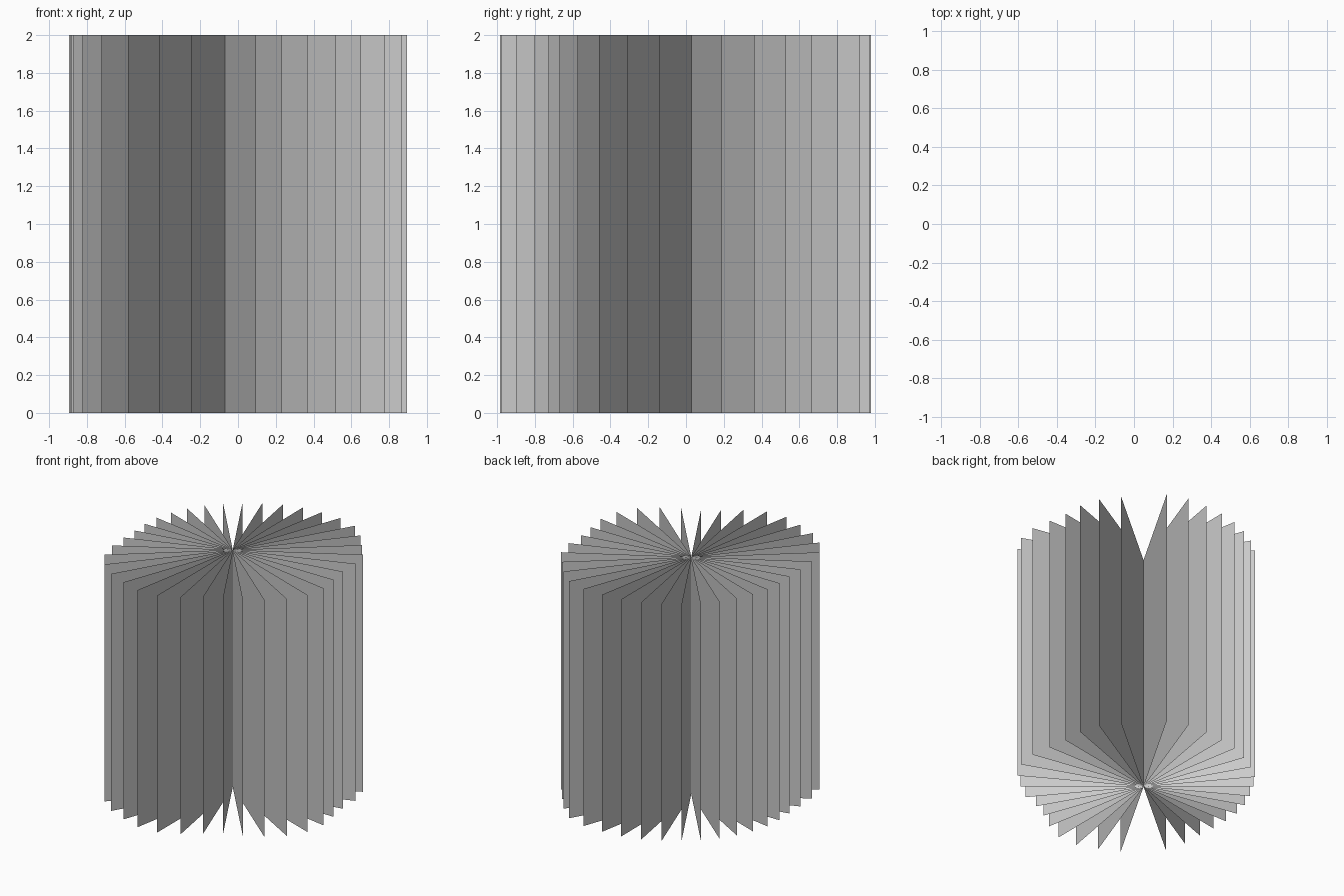
import bpy, math

if "Cube" in bpy.data.objects:
    bpy.data.objects.remove(bpy.data.objects["Cube"])

# Fan of 36 flat vertical leaves, 10 degrees apart, meeting on one upright axis
AXIS = (-0.07, 0.03)
HEIGHT = 2.0
STEP = 10

# Width of each leaf, starting at +x and turning towards +y
WIDTHS = [
    0.94, 0.93, 0.97, 1.00, 0.99, 1.01, 1.03, 1.005, 0.965,
    0.935, 0.91, 0.885, 0.875, 0.865, 0.84, 0.825, 0.825, 0.825,
    0.825, 0.83, 0.865, 0.925, 0.985, 1.015, 1.025, 1.02, 1.03,
    1.01, 0.945, 0.885, 0.875, 0.915, 0.94, 0.98, 0.995, 0.98,
]


def add_leaf(index, width):
    """One upright zero-thickness rectangle from the axis outwards."""
    mesh = bpy.data.meshes.new(f"leaf_{index:02d}")
    mesh.from_pydata(
        [(0, 0, 0), (width, 0, 0), (width, 0, HEIGHT), (0, 0, HEIGHT)],
        [], [(0, 1, 2, 3)])
    leaf = bpy.data.objects.new(f"leaf_{index:02d}", mesh)
    leaf.location = (*AXIS, 0)
    leaf.rotation_euler.z = math.radians(index * STEP)
    bpy.context.collection.objects.link(leaf)


for i, w in enumerate(WIDTHS):
    add_leaf(i, w)
